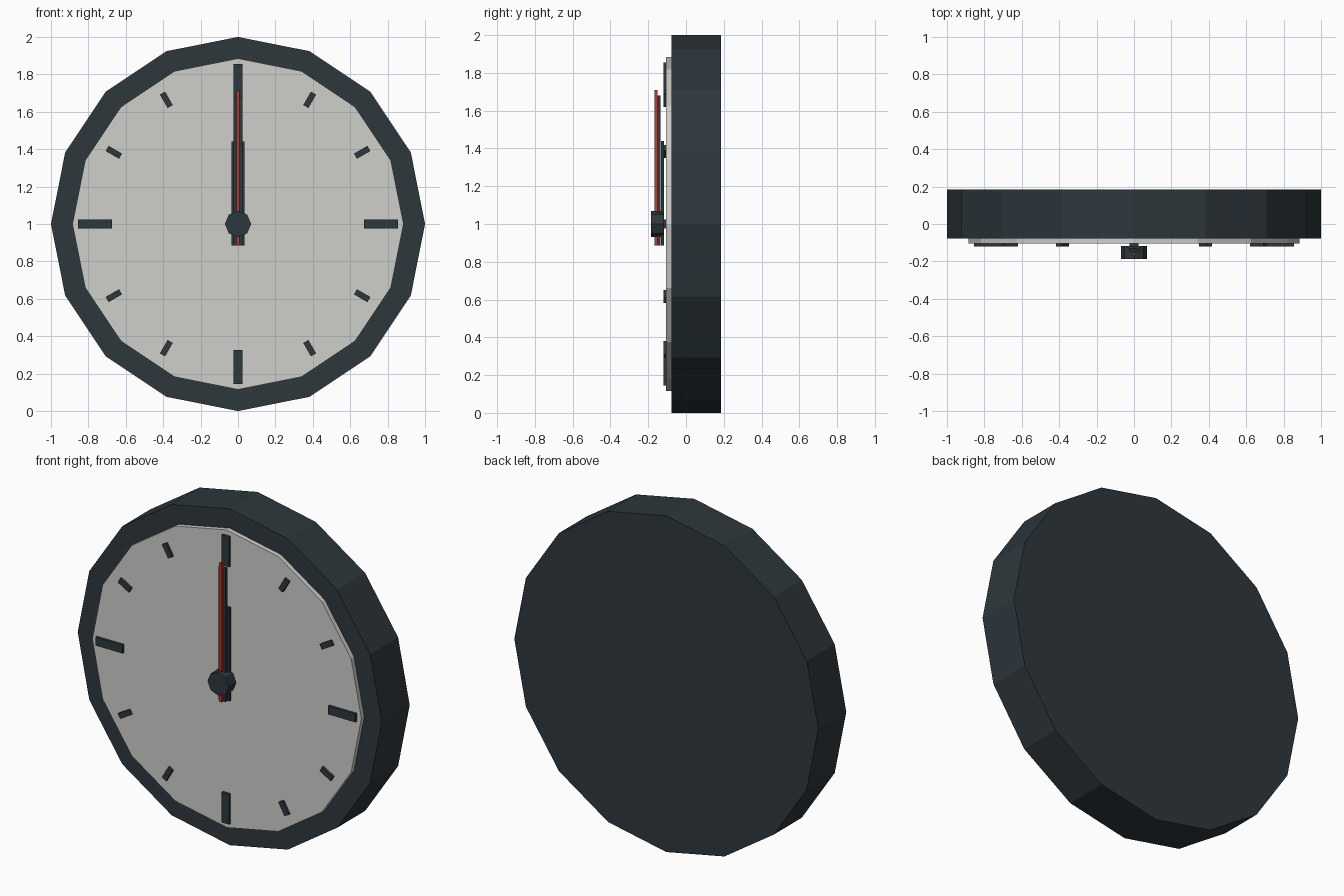
import bpy
import math
from mathutils import Matrix, Vector

cube = bpy.data.objects.get("Cube")
if cube:
    bpy.data.objects.remove(cube, do_unlink=True)


def material(name, rgb):
    mat = bpy.data.materials.new(name)
    mat.use_nodes = True
    color = (*rgb, 1)
    mat.diffuse_color = color
    mat.node_tree.nodes["Principled BSDF"].inputs["Base Color"].default_value = color
    return mat


dark = material("dark slate", (0.027, 0.038, 0.046))
ivory = material("pale grey", (0.62, 0.62, 0.60))
red = material("red", (0.55, 0.04, 0.03))

CENTER = Vector((0, 0, 1))


def finish(name, mat):
    obj = bpy.context.object
    obj.name = name
    obj.data.name = name
    obj.data.materials.append(mat)
    return obj


def disc(name, radius, sides, front, back, mat):
    """Flat-sided disc facing -y with a corner at the top."""
    bpy.ops.mesh.primitive_cylinder_add(vertices=sides, radius=radius, depth=back - front)
    obj = finish(name, mat)
    obj.data.transform(Matrix.Rotation(math.pi / 2, 4, 'X'))
    obj.location = CENTER + Vector((0, (front + back) / 2, 0))


def bar(name, width, inner, outer, front, back, mat, angle=0):
    """Radial bar, turned clockwise from the top by the angle."""
    bpy.ops.mesh.primitive_cube_add(size=1)
    obj = finish(name, mat)
    obj.data.transform(Matrix.Translation((0, (front + back) / 2, (inner + outer) / 2))
                       @ Matrix.Diagonal((width, back - front, outer - inner, 1)))
    obj.location = CENTER
    obj.rotation_euler.y = angle


# Case and dial
disc("case", 1.0, 16, -0.078, 0.185, dark)
disc("dial", 0.885, 16, -0.105, -0.07, ivory)

# Hour marks, longer at the quarters
for hour in range(12):
    angle = hour * math.pi / 6
    if hour % 3 == 0:
        bar(f"quarter_mark_{hour}", 0.05, 0.675, 0.855, -0.12, -0.10, dark, angle)
    else:
        bar(f"hour_mark_{hour}", 0.032, 0.725, 0.808, -0.12, -0.10, dark, angle)

# Hands and hub
bar("hour_hand", 0.07, -0.115, 0.44, -0.132, -0.117, dark)
bar("minute_hand", 0.048, -0.115, 0.68, -0.150, -0.135, dark)
bar("second_hand", 0.018, -0.115, 0.71, -0.166, -0.152, red)
disc("hub", 0.07, 8, -0.186, -0.117, dark)
